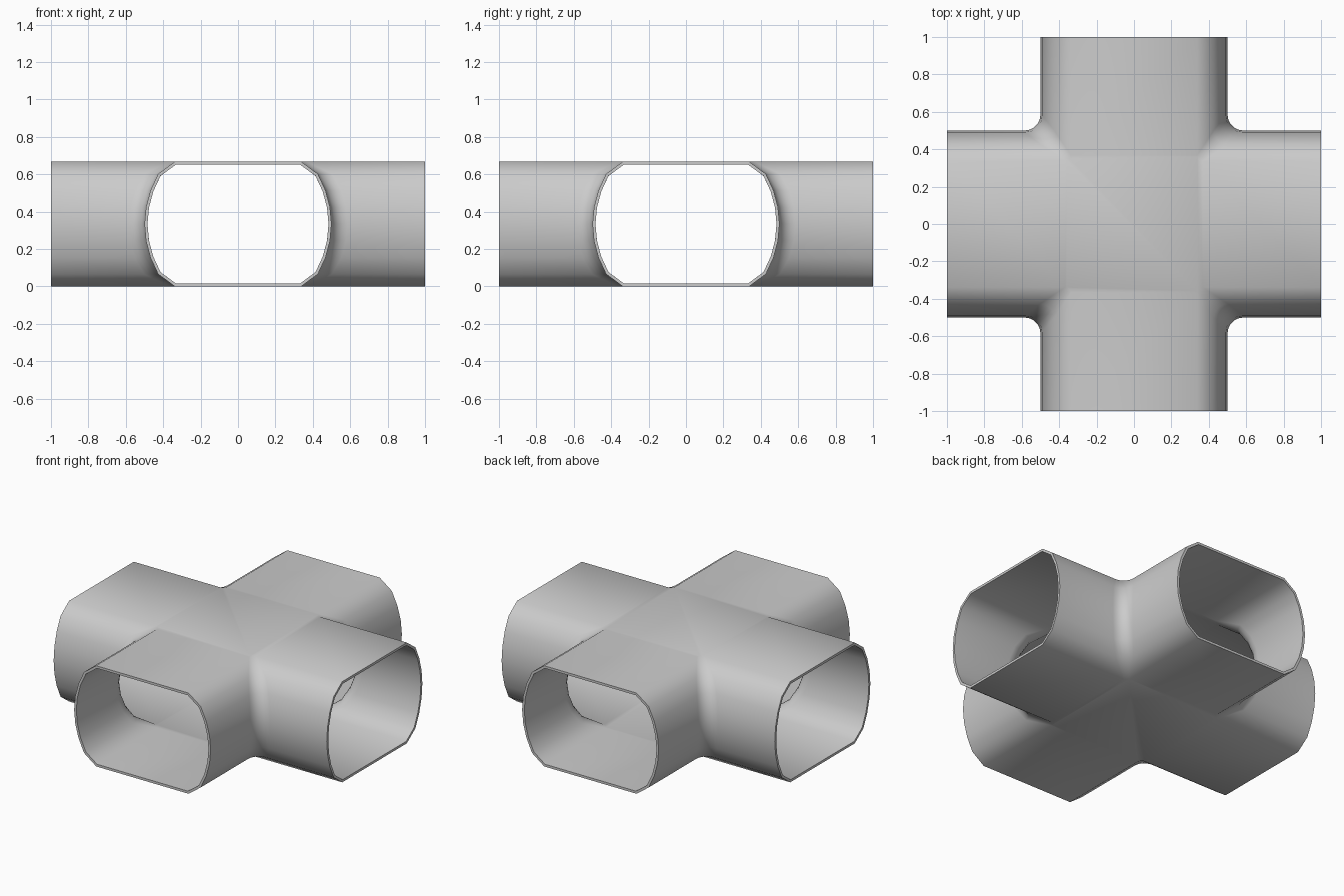
import bpy, bmesh
from math import sin, cos, pi

if "Cube" in bpy.data.objects:
    bpy.data.objects.remove(bpy.data.objects["Cube"])

H = 2 / 3
# Half profile of an arm: (half width, height offset from the axis, plan fillet radius)
half = [(0.5, 0.0, 0.085), (0.492, 0.09, 0.085), (0.468, 0.18, 0.085),
        (0.427, 0.268, 0.075), (0.338, H / 2, 0.03)]
profile = [(w, H / 2 - d, r) for w, d, r in reversed(half)]
profile += [(w, H / 2 + d, r) for w, d, r in half[1:]]
STEPS = 5


def corner_path(w, z, r):
    """Plan path from the end of one arm, round the fillet, to the next arm end."""
    arc = []
    for i in range(STEPS + 1):
        a = pi / 2 * i / STEPS
        arc.append((w + r - r * cos(a), w + r - r * sin(a), z))
    return [(w, 1, z)] + arc + [(1, w, z)]


def turn(p, k):
    x, y, z = p
    for _ in range(k):
        x, y = -y, x
    return x, y, z


bm = bmesh.new()


def face(points):
    return bm.faces.new([bm.verts.new(p) for p in points])


# Side walls: four identical filleted corners
for k in range(4):
    rows = [[turn(p, k) for p in corner_path(*row)] for row in profile]
    for low, high in zip(rows, rows[1:]):
        for i in range(len(low) - 1):
            face([low[i], low[i + 1], high[i + 1], high[i]])

# Flat floor and roof: a centre piece and four arm strips each
for w, z, r in (profile[0], profile[-1]):
    centre = []
    for k in range(4):
        centre += [turn(p, k) for p in reversed(corner_path(w, z, r)[1:-1])]
        face([turn(p, k) for p in ((1, -w, z), (1, w, z), (w + r, w, z), (w + r, -w, z))])
    face(centre)

bmesh.ops.remove_doubles(bm, verts=bm.verts[:], dist=1e-5)
bmesh.ops.recalc_face_normals(bm, faces=bm.faces[:])
roof = max(bm.faces, key=lambda f: f.calc_center_median().z)
if roof.normal.z < 0:
    bmesh.ops.reverse_faces(bm, faces=bm.faces[:])

mesh = bpy.data.meshes.new("cross_duct")
bm.to_mesh(mesh)
bm.free()
duct = bpy.data.objects.new("cross_duct", mesh)
bpy.context.collection.objects.link(duct)

# Thin wall, thickened inwards
wall = duct.modifiers.new("wall", 'SOLIDIFY')
wall.thickness = 0.016
wall.offset = -1
wall.use_even_offset = True

bpy.context.view_layer.objects.active = duct
duct.select_set(True)
bpy.ops.object.modifier_apply(modifier="wall")
bpy.ops.object.shade_smooth_by_angle(angle=pi / 3)
